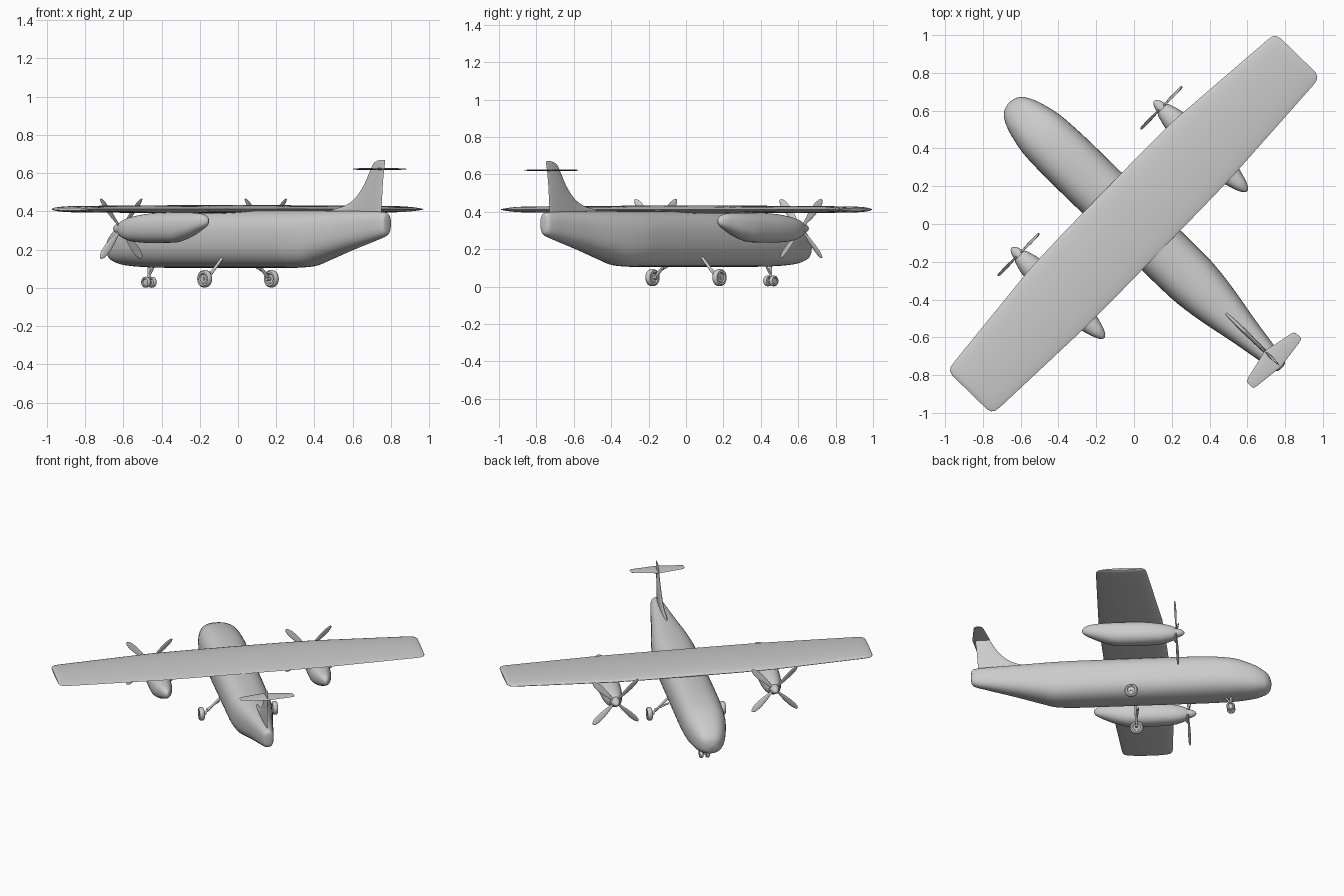
import bpy, bmesh, math
from mathutils import Matrix, Vector

if "Cube" in bpy.data.objects:
    bpy.data.objects.remove(bpy.data.objects["Cube"])

# Local frame: x = span, y = aft, z = up; everything is turned about z at the end
TURN = Matrix.Rotation(math.radians(225.8), 4, 'Z')


def finish(name, bm, angle=40):
    bmesh.ops.recalc_face_normals(bm, faces=bm.faces)
    me = bpy.data.meshes.new(name)
    bm.to_mesh(me)
    bm.free()
    ob = bpy.data.objects.new(name, me)
    bpy.context.collection.objects.link(ob)
    ob.matrix_world = TURN
    bpy.ops.object.select_all(action='DESELECT')
    ob.select_set(True)
    bpy.context.view_layer.objects.active = ob
    bpy.ops.object.shade_smooth_by_angle(angle=math.radians(angle))
    return ob


def skin(bm, rings):
    vs = [[bm.verts.new(p) for p in r] for r in rings]
    n = len(vs[0])
    for a, b in zip(vs, vs[1:]):
        for i in range(n):
            bm.faces.new((a[i], a[(i + 1) % n], b[(i + 1) % n], b[i]))
    bm.faces.new(vs[0])
    bm.faces.new(vs[-1])


def refine(rows, k=4):
    # Monotone cubic interpolation between stations (first value is the station)
    n = len(rows)
    m = []
    for i in range(n):
        t = []
        for c in range(1, len(rows[0])):
            if i in (0, n - 1):
                j = min(i, n - 2)
                t.append((rows[j + 1][c] - rows[j][c]) / (rows[j + 1][0] - rows[j][0]))
            else:
                d0 = (rows[i][c] - rows[i - 1][c]) / (rows[i][0] - rows[i - 1][0])
                d1 = (rows[i + 1][c] - rows[i][c]) / (rows[i + 1][0] - rows[i][0])
                t.append(0 if d0 * d1 <= 0 else 2 * d0 * d1 / (d0 + d1))
        m.append(t)
    out = []
    for i in range(n - 1):
        h = rows[i + 1][0] - rows[i][0]
        for q in range(k):
            u = q / k
            row = [rows[i][0] + u * h]
            for c in range(1, len(rows[0])):
                p0, p1, a, b = rows[i][c], rows[i + 1][c], m[i][c - 1] * h, m[i + 1][c - 1] * h
                row.append((2*u**3 - 3*u*u + 1) * p0 + (u**3 - 2*u*u + u) * a
                           + (3*u*u - 2*u**3) * p1 + (u**3 - u*u) * b)
            out.append(row)
    return out + [list(rows[-1])]


def body(name, rows, x=0, power=2.5, n=40):
    # rows: station, half width, bottom z, top z
    def sp(v):
        return math.copysign(abs(v) ** (2 / power), v)
    rings = []
    for y, w, lo, hi in refine(rows):
        rings.append([(x + w * sp(math.cos(2 * math.pi * i / n)), y,
                       (lo + hi) / 2 + (hi - lo) / 2 * sp(math.sin(2 * math.pi * i / n)))
                      for i in range(n)])
    bm = bmesh.new()
    skin(bm, rings)
    return finish(name, bm, 60)


def foil(le, te, zc, th, n=14):
    # Rounded aerofoil outline as (y, z) pairs
    pts = []
    for i in range(2 * n):
        a = math.pi * i / n
        u = (1 - math.cos(a)) / 2
        t = th * 1.35 * (math.sqrt(max(u, 0)) * (1 - u) ** 0.7)
        pts.append((le + (te - le) * u, zc + t * (0.6 if i < n else -0.6)))
    return pts


def span_wing(name, rows, zc):
    # rows: span position, leading edge, trailing edge, thickness (mirrored)
    full = [(-r[0],) + r[1:] for r in reversed(rows)] + list(rows[1:])
    bm = bmesh.new()
    skin(bm, [[(x, y, z) for y, z in foil(le, te, zc, th)] for x, le, te, th in full])
    return finish(name, bm, 50)


def rod(bm, a, b, r, seg=14):
    a, b = Vector(a), Vector(b)
    d = b - a
    m = Matrix.Translation((a + b) / 2) @ d.to_track_quat('Z', 'Y').to_matrix().to_4x4()
    bmesh.ops.create_cone(bm, cap_ends=True, segments=seg, radius1=r, radius2=r,
                          depth=d.length, matrix=m)


def wheel(bm, c, r, w):
    # Lathed tyre with recessed hub, axle along x
    prof = [(-.3, .15), (-.3, .5), (-.5, .6), (-.5, .82), (-.3, .97), (0, 1),
            (.3, .97), (.5, .82), (.5, .6), (.3, .5), (.3, .15)]
    n = 28
    skin(bm, [[(c[0] + px * w, c[1] + pr * r * math.cos(2 * math.pi * i / n),
                c[2] + pr * r * math.sin(2 * math.pi * i / n)) for i in range(n)]
              for px, pr in prof])


# Fuselage with upswept tail
body("fuselage", [(-.922, .01, .195, .215), (-.912, .045, .16, .25), (-.88, .08, .137, .285),
                  (-.8, .115, .118, .335), (-.65, .144, .108, .385), (-.45, .15, .105, .403),
                  (0, .148, .105, .406), (.4, .145, .105, .406), (.52, .135, .111, .406),
                  (.62, .12, .138, .405), (.8, .086, .192, .403), (1.0, .052, .248, .4),
                  (1.07, .038, .27, .396), (1.088, .028, .285, .385), (1.092, .015, .3, .37)])

# High wing with rounded tips
span_wing("wing", [(0, -.235, .2, .062), (.3, -.235, .2, .06), (.55, -.23, .198, .056),
                   (1.0, -.19, .177, .05), (1.19, -.173, .168, .046), (1.22, -.168, .163, .042),
                   (1.238, -.155, .15, .034), (1.246, -.13, .125, .02)], .412)

# Engine nacelles, spinners and propellers
for side in (-1, 1):
    tag = "left" if side < 0 else "right"
    x = side * .542
    body(tag + "_nacelle", [(-.318, .036, .27, .345), (-.3, .045, .26, .355),
                            (-.22, .064, .24, .375), (-.1, .072, .235, .39),
                            (.06, .072, .237, .395), (.15, .064, .258, .395),
                            (.25, .04, .3, .39), (.295, .02, .325, .375),
                            (.308, .005, .34, .36)], x, 2.3, 32)
    body(tag + "_spinner", [(-.378, .003, .307, .313), (-.37, .014, .296, .324),
                            (-.345, .027, .283, .337), (-.31, .034, .275, .344)], x, 2, 24)
    bm = bmesh.new()
    for k in range(4):
        rot = Matrix.Translation((x, -.325, .31)) @ Matrix.Rotation(math.pi * (k + .5) / 2, 4, 'Y')
        rings = []
        for r, w in ((.015, .008), (.05, .010), (.09, .017), (.14, .021), (.18, .02),
                     (.205, .014), (.218, .005)):
            tw = Matrix.Rotation(.35, 4, 'Z')
            rings.append([rot @ (tw @ Vector((w * math.cos(a), .004 * math.sin(a), r)))
                          for a in (i * math.pi / 6 for i in range(12))])
        skin(bm, rings)
    finish(tag + "_propeller", bm)

    # Main landing gear
    bm = bmesh.new()
    wheel(bm, (side * .25, 0, .048), .046, .034)
    finish(tag + "_main_wheel", bm)
    bm = bmesh.new()
    rod(bm, (side * .265, 0, .048), (side * .215, 0, .048), .009)
    rod(bm, (side * .228, 0, .05), (side * .12, 0, .155), .008)
    rod(bm, (side * .215, 0, .075), (side * .12, -.02, .125), .006)
    finish(tag + "_main_strut", bm)

# Nose gear with twin wheels
bm = bmesh.new()
for side in (-1, 1):
    wheel(bm, (side * .022, -.65, .03), .029, .024)
finish("nose_wheels", bm)
bm = bmesh.new()
rod(bm, (-.025, -.65, .03), (.025, -.65, .03), .007)
rod(bm, (0, -.65, .03), (0, -.65, .13), .008)
rod(bm, (0, -.65, .06), (0, -.61, .12), .006)
finish("nose_strut", bm)

# Fin with curved dorsal fillet: height, leading edge, trailing edge, half thickness
bm = bmesh.new()
rings = []
for z, le, te, th in refine([(.385, .6, 1.045, .016), (.408, .68, 1.046, .016),
                             (.43, .78, 1.048, .015), (.47, .855, 1.051, .014),
                             (.54, .92, 1.056, .012), (.62, .968, 1.066, .010),
                             (.652, .99, 1.072, .009), (.665, 1.015, 1.073, .007),
                             (.67, 1.04, 1.07, .003)], 3):
    rings.append([(dx, y, z) for y, dx in foil(le, te, 0, th * 2)])
skin(bm, rings)
finish("fin", bm, 50)

# Tailplane
span_wing("tailplane", [(0, .965, 1.085, .014), (.16, 1.0, 1.065, .011),
                        (.178, 1.008, 1.06, .008), (.184, 1.02, 1.052, .004)], .622)
